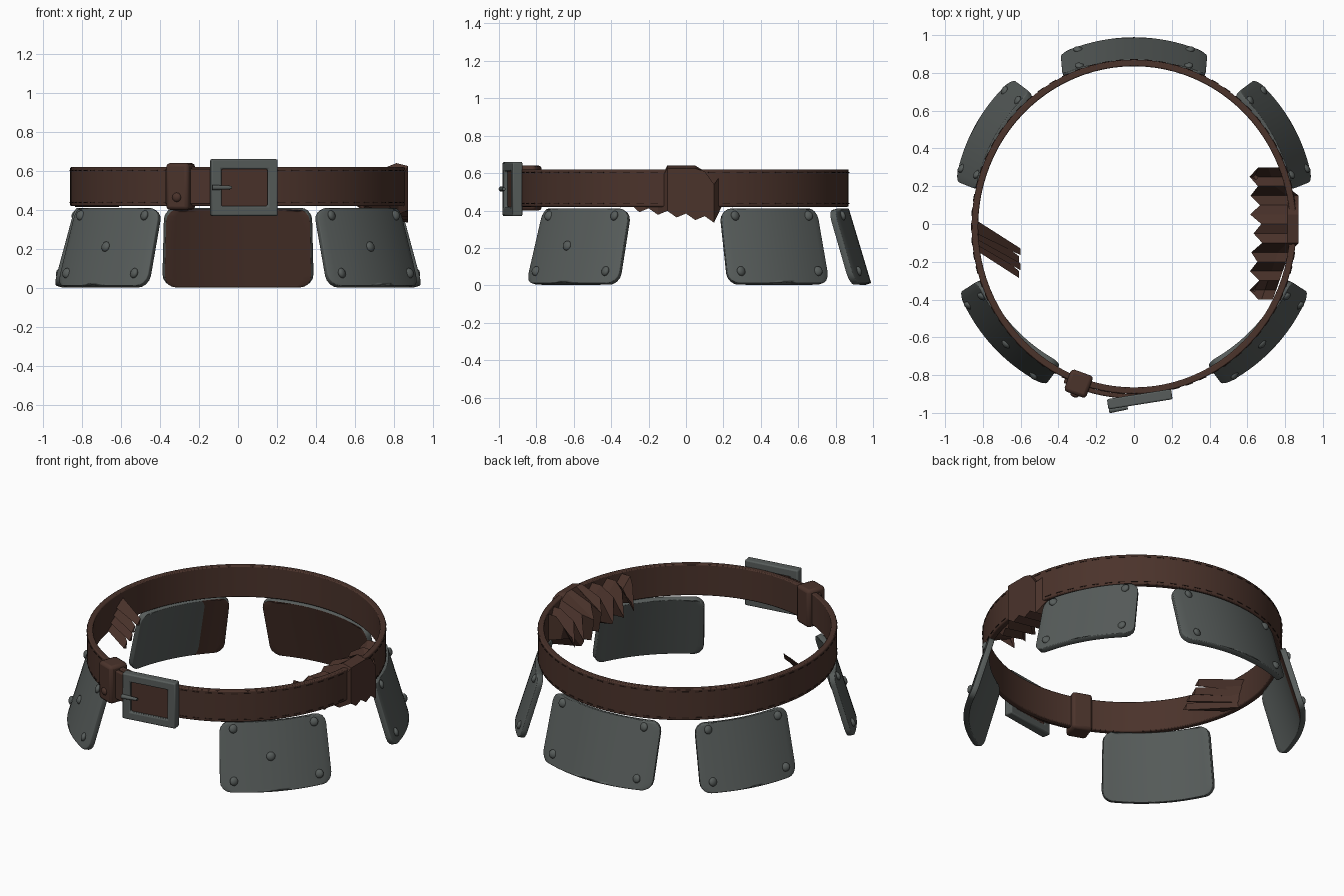
import bpy, bmesh, math, random
from math import cos, sin, radians, pi
from mathutils import Matrix, Vector

random.seed(4)
old = bpy.data.objects.get("Cube")
if old:
    bpy.data.objects.remove(old)


def material(name, rgb):
    m = bpy.data.materials.new(name)
    m.use_nodes = True
    m.diffuse_color = (*rgb, 1)
    m.node_tree.nodes["Principled BSDF"].inputs["Base Color"].default_value = (*rgb, 1)
    return m


LEATHER = material("brown leather", (0.07, 0.033, 0.024))
THREAD = material("dark thread", (0.03, 0.014, 0.01))
METAL = material("grey metal", (0.095, 0.108, 0.104))


def finish(name, bm, mats, bevel=0, smooth=True):
    mesh = bpy.data.meshes.new(name)
    bm.to_mesh(mesh)
    bm.free()
    ob = bpy.data.objects.new(name, mesh)
    bpy.context.collection.objects.link(ob)
    for m in mats:
        mesh.materials.append(m)
    if bevel:
        mod = ob.modifiers.new("Bevel", "BEVEL")
        mod.width, mod.segments, mod.limit_method = bevel, 2, "ANGLE"
    if smooth:
        bpy.ops.object.select_all(action="DESELECT")
        ob.select_set(True)
        bpy.context.view_layer.objects.active = ob
        bpy.ops.object.shade_smooth_by_angle(angle=radians(40))
    return ob


def loft(bm, sections, closed=False):
    """Skin closed cross-sections, capping the ends of an open run."""
    rings = [[bm.verts.new(p) for p in s] for s in sections]
    n = len(rings[0])
    for i in range(len(rings) - (not closed)):
        a, b = rings[i], rings[(i + 1) % len(rings)]
        for k in range(n):
            bm.faces.new((a[k], a[(k + 1) % n], b[(k + 1) % n], b[k]))
    if not closed:
        bm.faces.new(rings[0])
        bm.faces.new(rings[-1])
    bmesh.ops.recalc_face_normals(bm, faces=bm.faces)


def ring(a, off, z):
    return Vector(((0.86 + off) * cos(a), -0.015 + (0.885 + off) * sin(a), z))


def band(name, a0, a1, inner, outer, z0, z1, steps, closed=False):
    bm = bmesh.new()
    count = steps if closed else steps + 1
    angles = [radians(a0 + (a1 - a0) * i / steps) for i in range(count)]
    loft(bm, [[ring(a, inner, z0), ring(a, outer, z0), ring(a, outer, z1), ring(a, inner, z1)]
              for a in angles], closed)
    return finish(name, bm, [LEATHER], 0.006)


def add_box(bm, size, matrix):
    bmesh.ops.create_cube(bm, size=1, matrix=matrix @ Matrix.Diagonal((*size, 1)))


def add_rivet(bm, pos, normal, r):
    turn = normal.to_track_quat("Z", "Y").to_matrix().to_4x4()
    bmesh.ops.create_uvsphere(bm, u_segments=12, v_segments=8, radius=r,
                              matrix=Matrix.Translation(pos) @ turn @ Matrix.Diagonal((1, 1, 0.6, 1)))


# Belt, with the loose strap end lying over it at the front
band("belt", 0, 360, -0.035, 0, 0.42, 0.62, 96, True)
band("strap_end", 245, 280, 0, 0.025, 0.43, 0.61, 16)

# Stitching along both belt edges
bm = bmesh.new()
for i in range(72):
    a = 2 * pi * i / 72
    for z in (0.437, 0.603):
        add_box(bm, (0.006, 0.04, 0.005), Matrix.Translation(ring(a, 0, z)) @ Matrix.Rotation(a, 4, "Z"))
finish("stitching", bm, [THREAD], smooth=False)


# Armour plates: curved, flared panels with rounded corners
def plate(name, angle, shift, top_half, bottom_half, rivets, lining=METAL, patch=False):
    a = radians(angle)
    n, t = Vector((cos(a), sin(a), 0)), Vector((-sin(a), cos(a), 0))
    top, height, corner = 0.412, 0.4, 0.06

    def point(s, v):
        edge = max(0, corner - min(v, 1 - v) * height)
        half = bottom_half + (top_half - bottom_half) * v
        half -= corner - math.sqrt(corner ** 2 - edge ** 2)
        u = s * half
        return n * (0.99 - 0.12 * v - u * u / 1.8) + t * (u + shift) + Vector((0, 0, top - height * (1 - v)))

    bm = bmesh.new()
    ends = [0, 0.01, 0.04, 0.09, 0.15]
    rows = ends + [0.3, 0.5, 0.7] + [1 - v for v in reversed(ends)]
    cols = [i / 8 - 1 for i in range(17)]
    grid = [[bm.verts.new(point(s, v)) for s in cols] for v in rows]
    for j in range(len(rows) - 1):
        for i in range(len(cols) - 1):
            f = bm.faces.new((grid[j][i], grid[j][i + 1], grid[j + 1][i + 1], grid[j + 1][i]))
            f.material_index = int(patch and cols[i] < -0.55)
    ob = finish(name, bm, [METAL, lining, LEATHER])
    mod = ob.modifiers.new("Thickness", "SOLIDIFY")
    mod.thickness, mod.offset, mod.material_offset = 0.035, -1, 1
    bev = ob.modifiers.new("Bevel", "BEVEL")
    bev.width, bev.segments, bev.limit_method = 0.008, 2, "ANGLE"

    bm = bmesh.new()
    for s, v in rivets:
        add_rivet(bm, point(s, v), n + t * (-s * 0.35) + Vector((0, 0, 0.3)), 0.027)
    finish(name + "_rivets", bm, [METAL])


CORNERS = [(s, v) for s in (-0.76, 0.76) for v in (0.16, 0.9)]
plate("back_plate", 90, 0, 0.38, 0.39, CORNERS, LEATHER)
for side, sign in (("left", 1), ("right", -1)):
    front = -43 if sign > 0 else 223
    back = 29 if sign > 0 else 151
    plate("front_plate_" + side, front, 0.03 * sign, 0.315, 0.335, CORNERS + [(-0.1 * sign, 0.5)])
    plate("back_plate_" + side, back, 0.05 * sign, 0.295, 0.31, CORNERS, patch=sign < 0)

# Buckle frame and prong, turned slightly with the strap
turn = Matrix.Translation((0.03, -0.925, 0.515)) @ Matrix.Rotation(radians(9), 4, "Z")
bm = bmesh.new()
outer, inner = (0.172, 0.145), (0.12, 0.095)
sections = []
for sx, sz in ((-1, -1), (1, -1), (1, 1), (-1, 1)):
    sections.append([turn @ Vector((sx * w, y, sz * h)) for (w, h), y in
                     ((outer, -0.03), (outer, 0.025), (inner, 0.025), (inner, -0.03))])
loft(bm, sections, True)
finish("buckle_frame", bm, [METAL], 0.008)

bm = bmesh.new()
bmesh.ops.create_cone(bm, cap_ends=True, segments=10, radius1=0.014, radius2=0.009, depth=0.1,
                      matrix=turn @ Matrix.Translation((-0.12, -0.037, 0)) @ Matrix.Rotation(pi / 2, 4, "Y"))
finish("buckle_prong", bm, [METAL])

# Leather insert framed by the buckle
bm = bmesh.new()
add_box(bm, (0.25, 0.03, 0.2), turn @ Matrix.Translation((0, 0.005, 0)))
finish("buckle_strap", bm, [LEATHER], 0.006)

# Keeper loop with its stud
a = radians(250)
keeper = Matrix.Translation(ring(a, -0.002, 0.52)) @ Matrix.Rotation(a, 4, "Z")
bm = bmesh.new()
loft(bm, [[keeper @ Vector((x * s, y, z * s2)) for x, z, s, s2 in
           ((0.062, 0.12, 1, 1), (0.062, 0.12, 1, -1), (0.062, 0.12, -1, -1), (0.062, 0.12, -1, 1))]
          for y in (-0.062, 0.062)])
finish("keeper_loop", bm, [LEATHER], 0.018)
bm = bmesh.new()
add_rivet(bm, keeper @ Vector((0.062, 0, -0.055)), Vector((cos(a), sin(a), 0)), 0.024)
finish("keeper_stud", bm, [LEATHER])

# Crumpled cloth tied over the left of the belt, ragged on its inner edge
bm = bmesh.new()
sections = []
for i in range(15):
    y = -0.4 + 0.05 * i
    fold = 0.035 * (-1) ** i
    middle = -0.1 < y < 0.18
    low = 0.37 - 0.14 * y + fold * 0.4 if -0.3 < y < 0.2 else 0.44
    high = 0.64 if -0.11 < y < 0.06 else 0.575 + fold
    x_out = 0.872 if middle else 0.84 - 0.35 * max(0, abs(y) - 0.1)
    x_in = 0.645 + fold * 0.6 + random.uniform(-0.015, 0.015)
    sections.append([(x_out, y, low), (x_out, y, min(high, 0.625)), (x_out - 0.06, y, high),
                     (x_in, y, high - 0.09 + fold), (x_in + 0.02, y, max(low + 0.03, 0.38))])
loft(bm, sections)
finish("tied_cloth", bm, [LEATHER], smooth=False)

# Torn cloth tip fanning inward from the right of the belt
bm = bmesh.new()
for i in range(4):
    y, z = -0.13 - 0.04 * i, 0.58 - 0.035 * i
    tip = -0.6 - 0.01 * (i % 2)
    loft(bm, [[(-0.835, 0.02 - 0.02 * i, z), (-0.835, -0.05 - 0.03 * i, z - 0.04), (-0.835, -0.03, z - 0.06)],
              [(tip, y, z - 0.02), (tip, y - 0.035, z - 0.05), (tip, y - 0.01, z - 0.06)]])
finish("torn_cloth_tip", bm, [LEATHER], smooth=False)
